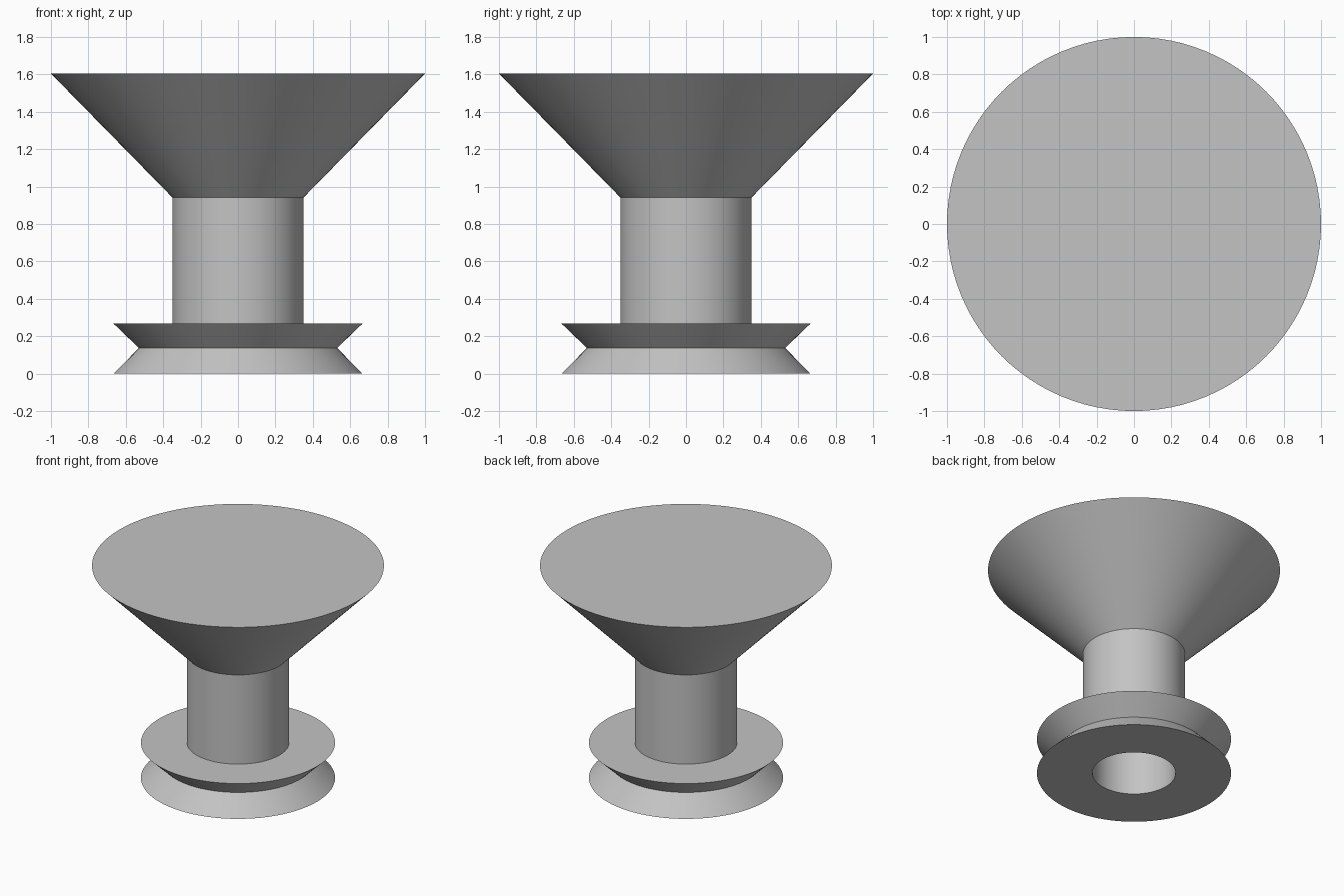
import bpy
import bmesh
import math

SEGMENTS = 96

cube = bpy.data.objects.get("Cube")
if cube:
    bpy.data.objects.remove(cube, do_unlink=True)

# Single plain grey finish
grey = bpy.data.materials.new("plain grey")
grey.use_nodes = True
color = (0.55, 0.55, 0.55, 1.0)
grey.diffuse_color = color
grey.node_tree.nodes["Principled BSDF"].inputs["Base Color"].default_value = color


def lathe(name, profile):
    """Spin a (radius, height) profile that starts and ends on the axis."""
    bm = bmesh.new()
    verts = [bm.verts.new((r, 0, z)) for r, z in profile]
    edges = [bm.edges.new(pair) for pair in zip(verts, verts[1:])]
    bmesh.ops.spin(bm, geom=verts + edges, cent=(0, 0, 0), axis=(0, 0, 1),
                   angle=math.tau, steps=SEGMENTS, use_merge=True)
    bmesh.ops.remove_doubles(bm, verts=bm.verts, dist=1e-5)
    # Turn the triangle fans on the axis into clean flat caps
    bmesh.ops.dissolve_limit(bm, angle_limit=math.radians(0.5),
                             verts=[v for v in bm.verts if v.co.xy.length < 1e-4],
                             edges=[e for e in bm.edges
                                    if min(v.co.xy.length for v in e.verts) < 1e-4])
    bmesh.ops.recalc_face_normals(bm, faces=bm.faces)
    mesh = bpy.data.meshes.new(name)
    bm.to_mesh(mesh)
    bm.free()
    mesh.materials.append(grey)
    obj = bpy.data.objects.new(name, mesh)
    bpy.context.collection.objects.link(obj)
    bpy.ops.object.select_all(action="DESELECT")
    obj.select_set(True)
    bpy.context.view_layer.objects.active = obj
    bpy.ops.object.shade_smooth_by_angle(angle=math.radians(30))
    return obj


bore = [(0, 0.94), (0.285, 0.94), (0.285, 0)]            # blind hole from below
grooved_base = [(0.665, 0), (0.53, 0.137), (0.665, 0.267)]
stem = [(0.35, 0.267), (0.35, 0.941)]
flared_head = [(1, 1.604), (0, 1.604)]

lathe("flared_knob", bore + grooved_base + stem + flared_head)
